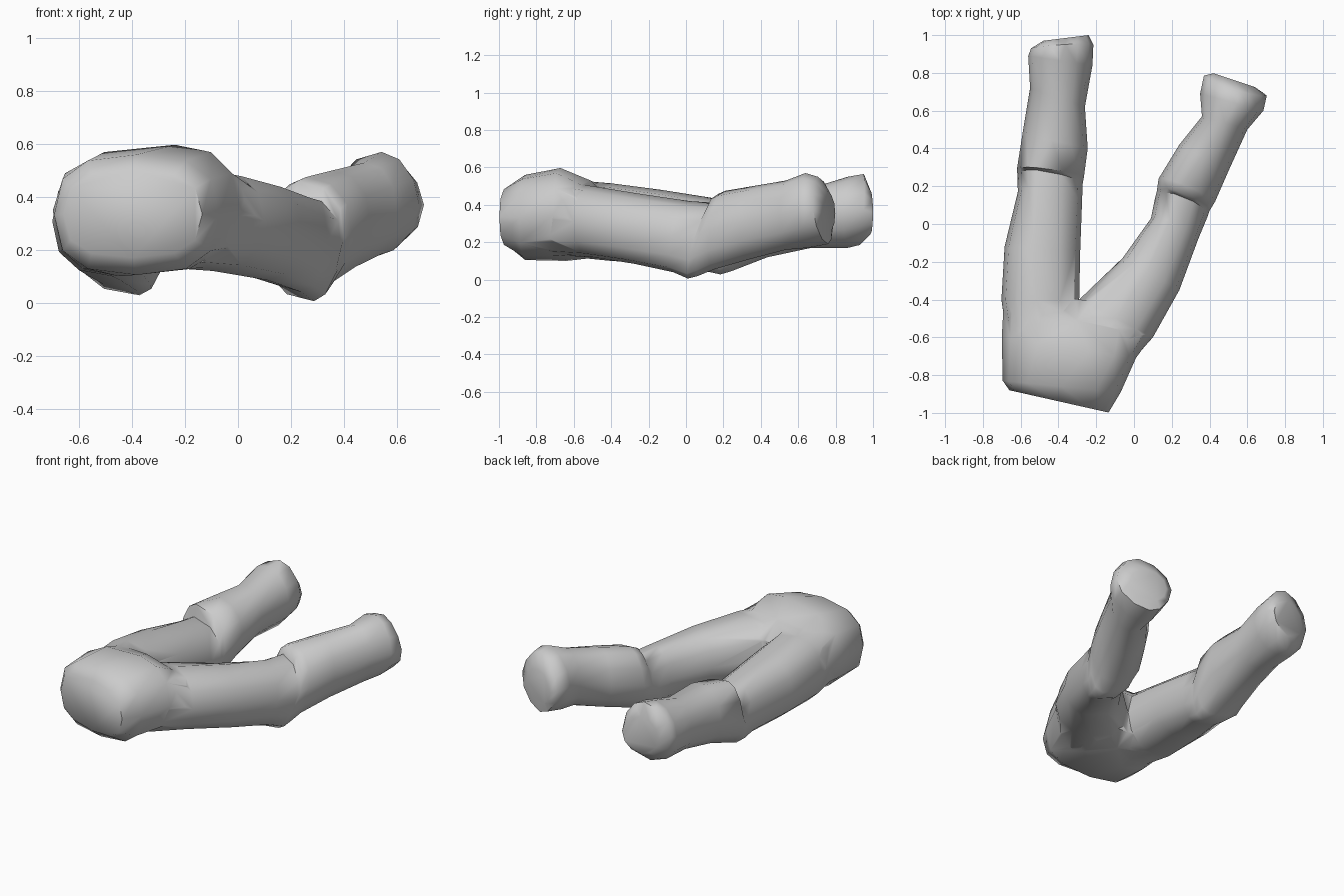
import bpy, bmesh, math
from mathutils import Vector

SIDES = 12


def power_of(x, p):
    return math.copysign(abs(x) ** p, x) if abs(x) > 1e-6 else 0


def loft(name, rings):
    """Skin upright rings: left xy, right xy, bottom z, top z, skew, lean, pointedness."""
    bm = bmesh.new()
    loops = []
    for xl, yl, xr, yr, zb, zt, skew, lean, power in rings:
        left, right = Vector((xl, yl, 0)), Vector((xr, yr, 0))
        mid, half = (left + right) / 2, (right - left) / 2
        along = Vector((-half.y, half.x, 0)).normalized()
        loop = []
        for i in range(SIDES):
            a = 2 * math.pi * i / SIDES
            u, v = power_of(math.cos(a), power), power_of(math.sin(a), power)
            p = mid + half * (u - skew * v * (1 - abs(u))) + along * lean * v
            p.z = (zb + zt) / 2 + (zt - zb) / 2 * v
            loop.append(bm.verts.new(p))
        loops.append(loop)
    for a, b in zip(loops, loops[1:]):
        for i in range(SIDES):
            j = (i + 1) % SIDES
            bm.faces.new((a[i], a[j], b[j], b[i]))
    bm.faces.new(loops[0])
    bm.faces.new(loops[-1])
    bmesh.ops.recalc_face_normals(bm, faces=bm.faces)
    mesh = bpy.data.meshes.new(name)
    bm.to_mesh(mesh)
    bm.free()
    ob = bpy.data.objects.new(name, mesh)
    bpy.context.collection.objects.link(ob)
    return ob


def activate(ob):
    bpy.ops.object.select_all(action='DESELECT')
    ob.select_set(True)
    bpy.context.view_layer.objects.active = ob


def merge(base, other):
    """Weld another closed part into the base."""
    activate(base)
    mod = base.modifiers.new("union", 'BOOLEAN')
    mod.operation = 'UNION'
    mod.solver = 'EXACT'
    mod.object = other
    bpy.ops.object.modifier_apply(modifier=mod.name)
    bpy.data.objects.remove(other, do_unlink=True)


# Hips with the rounded waist end
hips = loft("hips_and_legs", [
    (-0.66, -0.88, -0.135, -0.998, 0.17, 0.50, 0, 0, 0.75),
    (-0.695, -0.83, -0.07, -0.89, 0.105, 0.56, 0, 0, 0.75),
    (-0.70, -0.60, 0.01, -0.71, 0.10, 0.597, -0.3, 0, 0.82),
    (-0.69, -0.42, 0.09, -0.60, 0.115, 0.53, 0, 0, 0.82),
    (-0.60, -0.36, 0.03, -0.44, 0.17, 0.43, 0, 0, 0.82),
])

# Legs: thigh, step at the back of the knee, shin, blunt ankle end
left_leg = loft("left_leg", [
    (-0.66, -0.70, -0.25, -0.70, 0.13, 0.54, 0, 0, 0.85),
    (-0.702, -0.40, -0.29, -0.40, 0.10, 0.515, 0.1, 0, 0.85),
    (-0.685, -0.12, -0.285, -0.15, 0.085, 0.48, 0.2, 0, 0.88),
    (-0.615, 0.17, -0.275, 0.12, 0.045, 0.43, 0.4, 0.03, 0.95),
    (-0.617, 0.26, -0.272, 0.21, 0.028, 0.41, 0.45, 0.04, 0.95),
    (-0.62, 0.29, -0.265, 0.25, 0.045, 0.49, 0.4, 0.02, 0.95),
    (-0.59, 0.48, -0.245, 0.40, 0.12, 0.50, 0.1, 0, 0.95),
    (-0.55, 0.72, -0.26, 0.62, 0.17, 0.49, 0, 0, 0.95),
    (-0.56, 0.89, -0.22, 0.84, 0.17, 0.55, 0, 0, 1.0),
    (-0.545, 0.93, -0.215, 0.95, 0.185, 0.565, -0.1, 0.01, 1.1),
    (-0.48, 0.97, -0.24, 1.00, 0.24, 0.48, 0, 0, 1.0),
])
right_leg = loft("right_leg", [
    (-0.42, -0.60, -0.05, -0.77, 0.13, 0.53, 0, 0, 0.85),
    (-0.29, -0.40, 0.10, -0.60, 0.12, 0.50, 0, 0, 0.85),
    (-0.06, -0.18, 0.24, -0.35, 0.085, 0.46, 0.15, 0, 0.88),
    (0.09, 0.03, 0.34, -0.08, 0.04, 0.42, 0.3, 0.03, 0.95),
    (0.11, 0.13, 0.39, 0.04, 0.006, 0.41, 0.4, 0.06, 0.95),
    (0.12, 0.17, 0.40, 0.07, 0.02, 0.46, 0.35, 0.04, 0.95),
    (0.13, 0.24, 0.43, 0.12, 0.055, 0.475, 0.2, 0.02, 0.95),
    (0.24, 0.42, 0.50, 0.28, 0.11, 0.50, 0.1, 0, 0.95),
    (0.36, 0.57, 0.60, 0.50, 0.16, 0.53, 0, 0, 0.95),
    (0.35, 0.69, 0.685, 0.60, 0.17, 0.57, -0.15, 0, 1.05),
    (0.37, 0.785, 0.703, 0.68, 0.19, 0.55, -0.15, -0.02, 1.1),
    (0.42, 0.798, 0.64, 0.725, 0.25, 0.46, 0, 0, 1.0),
])

merge(hips, left_leg)
merge(hips, right_leg)

# Smooth shading with only the strongest creases kept
activate(hips)
bpy.ops.object.shade_smooth_by_angle(angle=math.radians(65))
